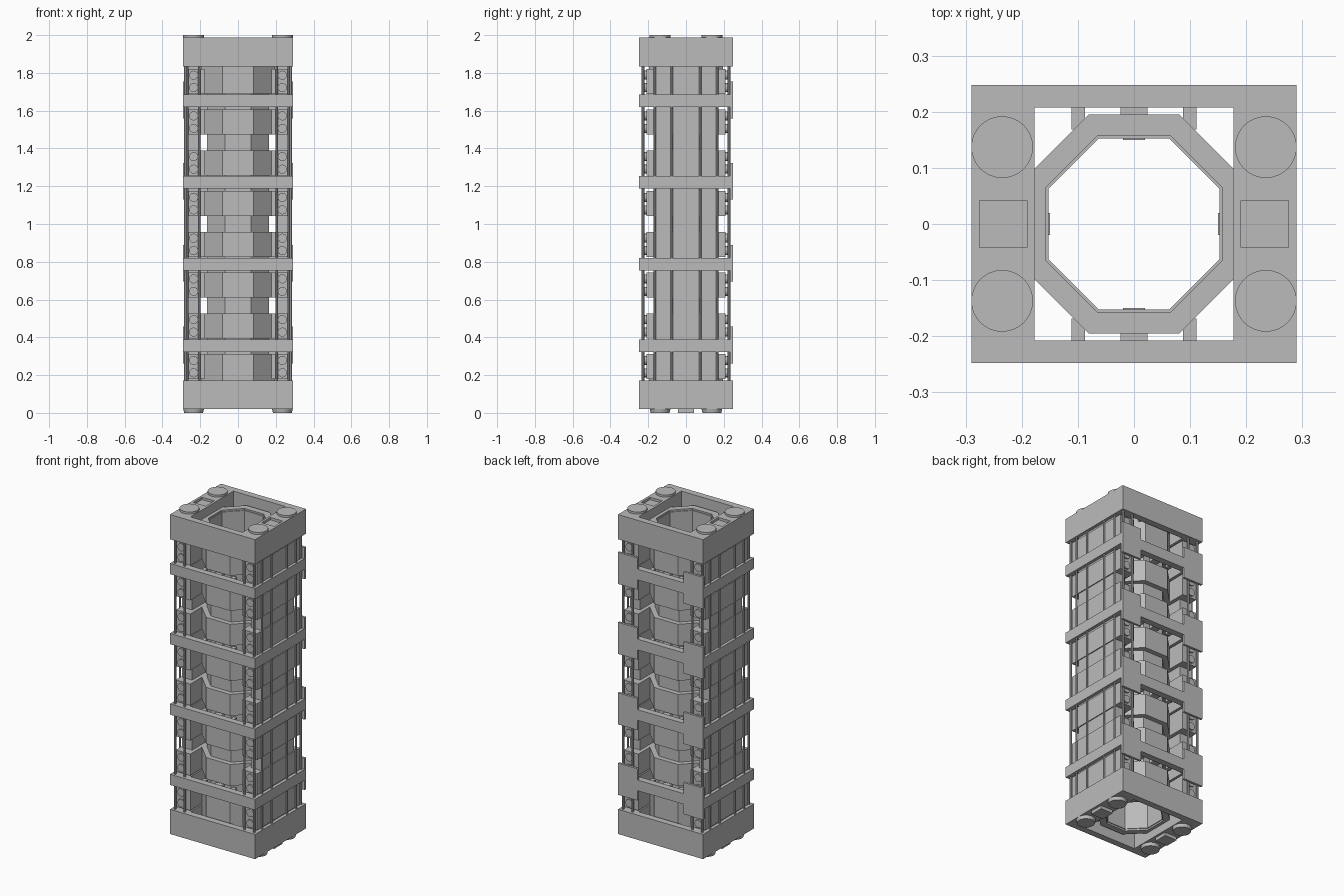
import bpy, bmesh, math
from mathutils import Matrix, Vector

if "Cube" in bpy.data.objects:
    bpy.data.objects.remove(bpy.data.objects["Cube"])

grey = bpy.data.materials.new("plain_grey")
grey.diffuse_color = (0.5, 0.5, 0.5, 1)
grey.use_nodes = True
grey.node_tree.nodes["Principled BSDF"].inputs["Base Color"].default_value = grey.diffuse_color
BLOCK_Z = [0.245 + i * 0.2157 for i in range(8)]      # battery-like side blocks
RING_Z = [0.355, 0.788, 1.222, 1.653]                 # middle bands
SIGNS = (-1, 1)


def finish(bm, name):
    bmesh.ops.recalc_face_normals(bm, faces=bm.faces)
    me = bpy.data.meshes.new(name)
    bm.to_mesh(me)
    bm.free()
    me.materials.append(grey)
    ob = bpy.data.objects.new(name, me)
    bpy.context.collection.objects.link(ob)
    return ob


def add_box(bm, c, s):
    bmesh.ops.create_cube(bm, size=1, matrix=Matrix.Translation(c) @ Matrix.Diagonal((*s, 1)))


def add_cyl(bm, c, r, h, axis='Z', seg=24, r2=None):
    rot = Matrix.Rotation(math.pi / 2, 4, 'X') if axis == 'Y' else Matrix()
    bmesh.ops.create_cone(bm, cap_ends=True, segments=seg, radius1=r, depth=h,
                          radius2=r if r2 is None else r2,
                          matrix=Matrix.Translation(c) @ rot)


def boxes(name, items):
    bm = bmesh.new()
    for c, s in items:
        add_box(bm, c, s)
    return finish(bm, name)


def frame(name, z0, z1):
    """Rectangular frame with a rectangular hole."""
    bm = bmesh.new()
    loops = []
    for hx, hy in ((0.29, 0.248), (0.177, 0.208)):
        for z in (z0, z1):
            loops.append([bm.verts.new((sx * hx, sy * hy, z))
                          for sx, sy in ((-1, -1), (1, -1), (1, 1), (-1, 1))])
    ob, ot, ib, it = loops
    for a, b in ((ob, ot), (ot, it), (it, ib), (ib, ob)):
        for i in range(4):
            j = (i + 1) % 4
            bm.faces.new((a[i], a[j], b[j], b[i]))
    return finish(bm, name)


def octagon_lathe(name, profile):
    """Sweep a closed (apothem, z) profile around eight sides."""
    bm = bmesh.new()
    rows = []
    for a, z in profile:
        r = a / math.cos(math.pi / 8)
        rows.append([bm.verts.new((r * math.cos((k + .5) * math.pi / 4),
                                   r * math.sin((k + .5) * math.pi / 4), z)) for k in range(8)])
    for i, row in enumerate(rows):
        nxt = rows[(i + 1) % len(rows)]
        for k in range(8):
            m = (k + 1) % 8
            bm.faces.new((row[k], row[m], nxt[m], nxt[k]))
    return finish(bm, name)


# End frames, the top one with square sockets
frame("bottom_frame", 0.02, 0.172)
top = frame("top_frame", 1.835, 1.987)
cutter = boxes("socket_cutter", [((sx * 0.233, 0, 1.987), (0.084, 0.084, 0.03)) for sx in SIGNS])
cutter.hide_render = True
mod = top.modifiers.new("sockets", 'BOOLEAN')
mod.operation = 'DIFFERENCE'
mod.object = cutter
mod.solver = 'EXACT'
bpy.context.view_layer.objects.active = top
bpy.ops.object.modifier_apply(modifier="sockets")
bpy.data.objects.remove(cutter)

# Round pads and square pegs on the ends
bm = bmesh.new()
for sx in SIGNS:
    for sy in SIGNS:
        add_cyl(bm, (sx * 0.235, sy * 0.137, 1.9925), 0.055, 0.015, seg=32)
        add_cyl(bm, (sx * 0.235, sy * 0.137, 0.011), 0.05, 0.022, seg=32, r2=0.055)
pads = finish(bm, "round_pads")
bpy.context.view_layer.objects.active = pads
pads.select_set(True)
bpy.ops.object.shade_smooth_by_angle(angle=math.radians(30))
pads.select_set(False)
boxes("square_pegs", [((sx * 0.233, 0, 0.012), (0.084, 0.084, 0.024)) for sx in SIGNS])

# Middle bands with large corner plates on the back
for z in RING_Z:
    frame("middle_band", z - 0.033, z + 0.033)
boxes("back_corner_plates", [((sx * 0.223, 0.241, z + 0.004), (0.134, 0.014, 0.195))
                             for z in RING_Z for sx in SIGNS])

# Octagonal inner tube: wide collars at block heights, narrow between
prof = [(0.157, 0.07)]
for i, z in enumerate(BLOCK_Z):
    lo = 0.07 if i == 0 else z - 0.066
    hi = 1.93 if i == 7 else z + 0.066
    prof += [(0.195, lo), (0.195, hi)]
    if i < 7:
        prof += [(0.165, hi), (0.165, BLOCK_Z[i + 1] - 0.066)]
prof += [(0.157, 1.93)]
octagon_lathe("inner_tube", prof)
octagon_lathe("tube_liner", [(0.152, 0.08), (0.158, 0.08), (0.158, 1.92), (0.152, 1.92)])

# Tabs joining tube and frames, and small pads inside the tube
levels = [0.12] + RING_Z + [1.88]
tabs = []
for z in levels:
    for sy in SIGNS:
        tabs.append(((0, sy * 0.187, z), (0.048, 0.05, 0.05)))
        for sx in SIGNS:
            tabs.append(((sx * 0.099, sy * 0.19, z), (0.024, 0.044, 0.05)))
boxes("tube_tabs", tabs)
inner = []
for z in RING_Z:
    for s in SIGNS:
        inner.append(((0, s * 0.1515, z), (0.04, 0.003, 0.05)))
        inner.append(((s * 0.1515, 0, z), (0.003, 0.04, 0.05)))
boxes("inner_pads", inner)

# Side cores and the stacked blocks around them
boxes("side_cores", [((sx * 0.235, 0, 1.003), (0.07, 0.32, 1.68)) for sx in SIGNS])
boxes("side_blocks", [((sx * 0.227, 0, z), (0.098, 0.42, 0.132))
                      for z in BLOCK_Z for sx in SIGNS])

# Round caps on the block ends
bm = bmesh.new()
for z in BLOCK_Z:
    for sx in SIGNS:
        for sy in SIGNS:
            for dz in (-0.033, 0.033):
                add_cyl(bm, (sx * 0.235, sy * 0.212, z + dz), 0.024, 0.014, 'Y', 16)
finish(bm, "block_end_caps")

# Upright rods: front and back pairs, and four on each side
bm = bmesh.new()
for sx in SIGNS:
    for sy in SIGNS:
        for x in (0.204, 0.269):
            add_cyl(bm, (sx * x, sy * 0.228, 1.003), 0.007, 1.68, seg=10)
        for y in (0.075, 0.165):
            add_cyl(bm, (sx * 0.28, sy * y, 1.003), 0.006, 1.68, seg=10)
finish(bm, "upright_rods")
